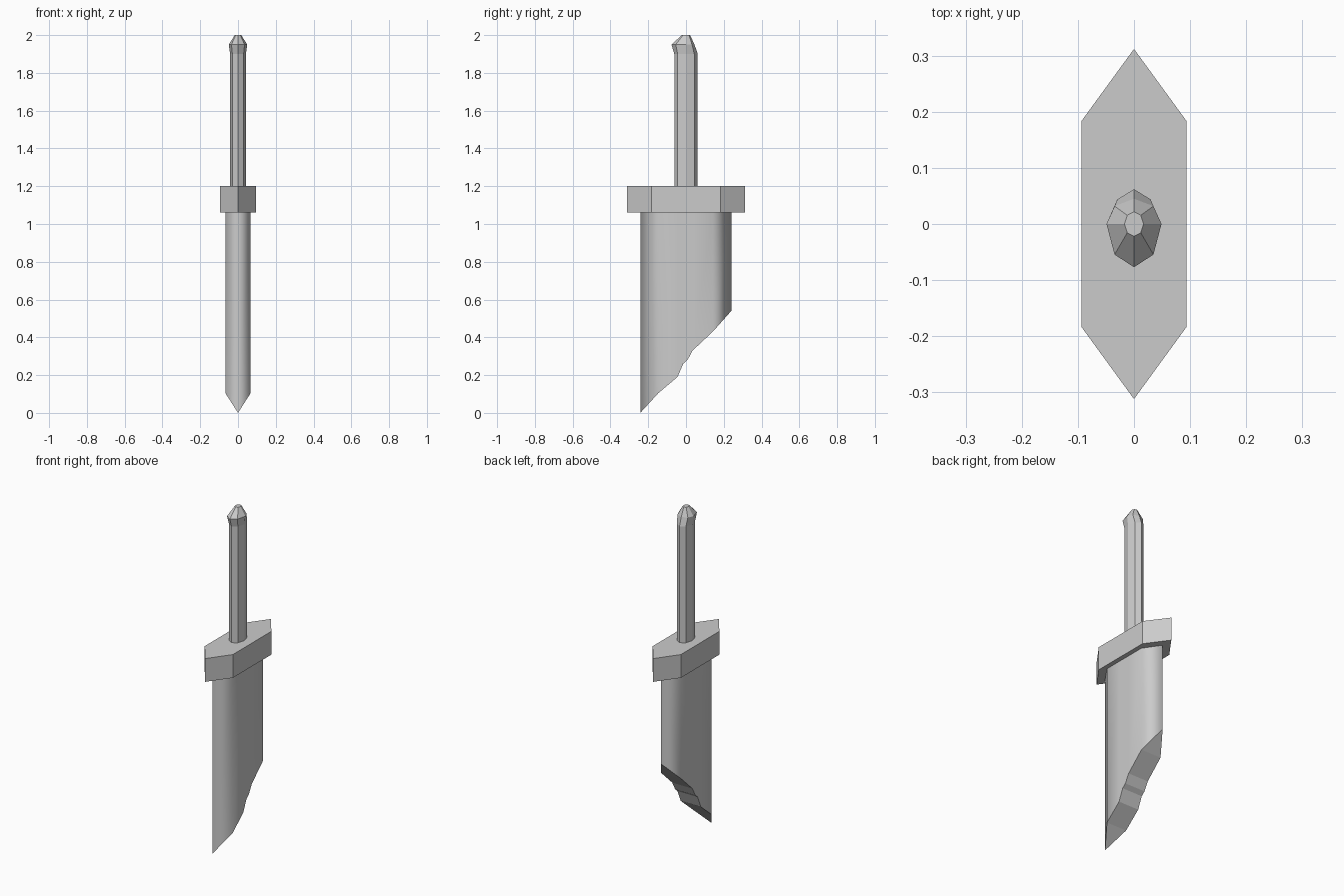
import bpy, bmesh, math

if "Cube" in bpy.data.objects:
    bpy.data.objects.remove(bpy.data.objects["Cube"])


def finish(name, bm):
    bmesh.ops.recalc_face_normals(bm, faces=bm.faces)
    mesh = bpy.data.meshes.new(name)
    bm.to_mesh(mesh)
    bm.free()
    obj = bpy.data.objects.new(name, mesh)
    bpy.context.collection.objects.link(obj)
    return obj


def loft(name, rings):
    # Closed solid through rings with equal point counts
    bm = bmesh.new()
    loops = [[bm.verts.new(p) for p in ring] for ring in rings]
    n = len(loops[0])
    for a, b in zip(loops, loops[1:]):
        for i in range(n):
            j = (i + 1) % n
            bm.faces.new((a[i], a[j], b[j], b[i]))
    bm.faces.new(loops[0])
    bm.faces.new(loops[-1])
    return finish(name, bm)


# Guard: elongated hexagonal block
outline = [(0, -0.312), (0.094, -0.183), (0.094, 0.183),
           (0, 0.312), (-0.094, 0.183), (-0.094, -0.183)]
loft("guard", [[(x, y, z) for x, y in outline] for z in (1.06, 1.2)])


# Handle: eight-sided grip ending in a lopsided pommel
def oval(rx, front, back, z):
    ring = []
    for i in range(8):
        a = i * math.pi / 4
        s = math.sin(a)
        ring.append((rx * math.cos(a), s * (back if s > 0 else front), z))
    return ring


loft("handle", [oval(0.042, 0.062, 0.062, 1.18),
                oval(0.042, 0.062, 0.062, 1.90),
                oval(0.049, 0.077, 0.045, 1.95),
                oval(0.017, 0.022, 0.022, 2.0)])

# Broken blade: stations (y, half width, height of the broken edge)
stations = [(-0.242, 0, 0), (-0.146, 0.067, 0.105), (-0.045, 0.067, 0.19),
            (-0.015, 0.067, 0.26), (0.008, 0.067, 0.28), (0.035, 0.067, 0.33),
            (0.142, 0.067, 0.43), (0.24, 0, 0.54)]
TOP = 1.08
bm = bmesh.new()
for (y0, w0, z0), (y1, w1, z1) in zip(stations, stations[1:]):
    for s in (1, -1):
        q = [(s * w0, y0, z0), (s * w1, y1, z1), (s * w1, y1, TOP), (s * w0, y0, TOP)]
        bm.faces.new([bm.verts.new(p) for p in q]).smooth = True
    for low, high in ((z0, z1), (TOP, TOP)):
        pts = [(w0, y0, low), (w1, y1, high), (-w1, y1, high), (-w0, y0, low)]
        pts = list(dict.fromkeys(pts))
        bm.faces.new([bm.verts.new(p) for p in pts])
bmesh.ops.remove_doubles(bm, verts=bm.verts, dist=0.0001)
# Keep the rim of the break crisp while the sides shade smoothly
for e in bm.edges:
    if not all(f.smooth for f in e.link_faces):
        e.smooth = False
finish("blade", bm)
